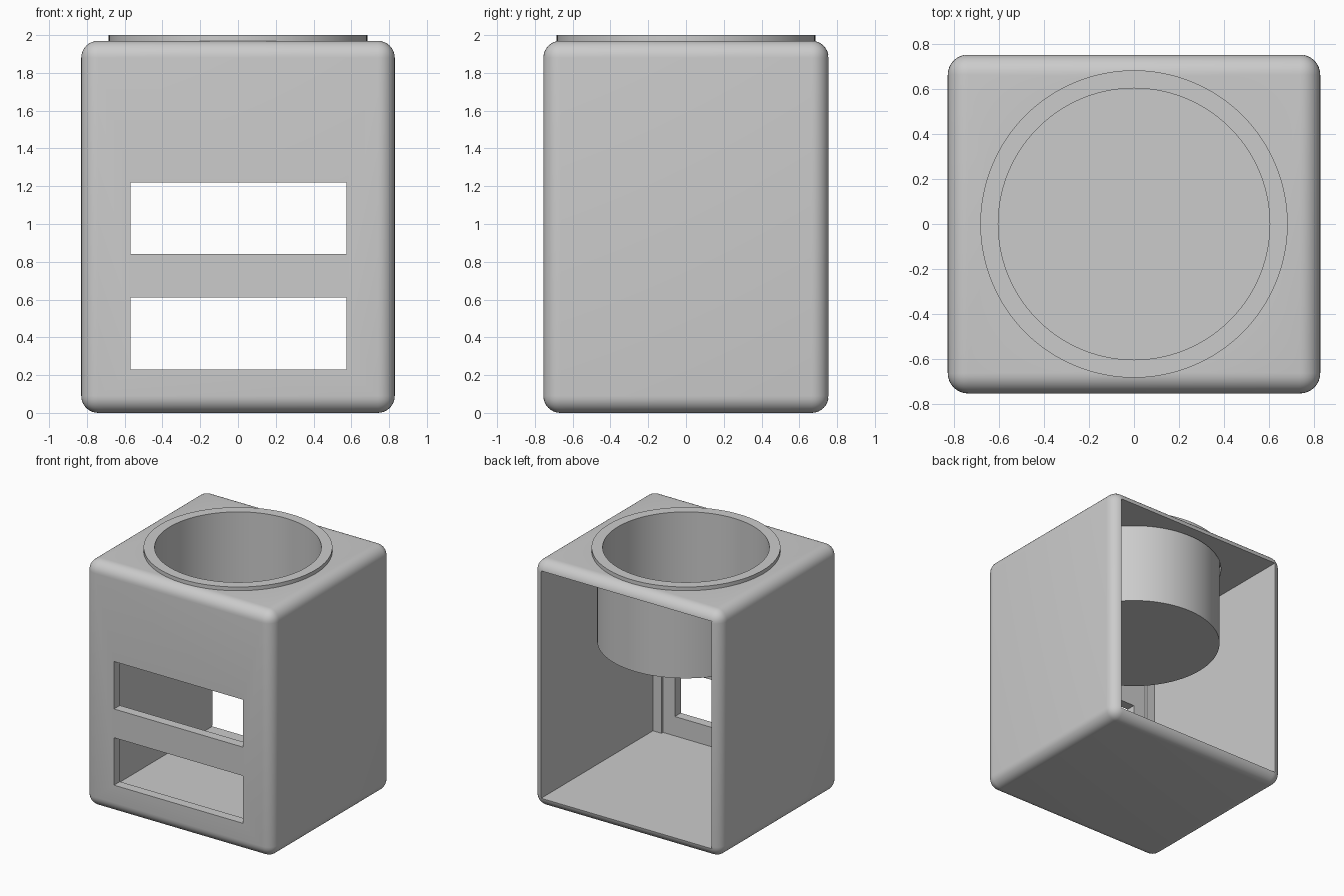
import bpy
import bmesh
from math import radians, sqrt

default = bpy.data.objects.get("Cube")
if default:
    bpy.data.objects.remove(default, do_unlink=True)

# Single plain grey
grey = bpy.data.materials.new("light grey")
grey.use_nodes = True
colour = (0.6, 0.6, 0.6, 1)
grey.diffuse_color = colour
grey.node_tree.nodes["Principled BSDF"].inputs["Base Color"].default_value = colour

W, D, H = 0.83, 0.755, 1.97      # half width, half depth, body height
WALL, ROUND = 0.075, 0.09
BODY_R, RIM_R, BORE_R = 0.645, 0.685, 0.605


def finish(name, bm):
    bmesh.ops.recalc_face_normals(bm, faces=bm.faces)
    mesh = bpy.data.meshes.new(name)
    bm.to_mesh(mesh)
    bm.free()
    mesh.materials.append(grey)
    obj = bpy.data.objects.new(name, mesh)
    bpy.context.collection.objects.link(obj)
    return obj


def box(name, low, high, bevel=0):
    bm = bmesh.new()
    bmesh.ops.create_cube(bm, size=1)
    for v in bm.verts:
        v.co = [(a + b) / 2 + c * (b - a) for a, b, c in zip(low, high, v.co)]
    if bevel:
        bmesh.ops.bevel(bm, geom=bm.edges[:], offset=bevel, segments=8,
                        profile=0.5, affect='EDGES')
    return finish(name, bm)


def lathe(name, profile, steps=96):
    """Spin a profile of (radius, z) points that starts and ends on the axis."""
    bm = bmesh.new()
    verts = [bm.verts.new((r, 0, z)) for r, z in profile]
    edges = [bm.edges.new(pair) for pair in zip(verts, verts[1:])]
    bmesh.ops.spin(bm, geom=verts + edges, axis=(0, 0, 1), cent=(0, 0, 0),
                   angle=radians(360), steps=steps)
    bmesh.ops.remove_doubles(bm, verts=bm.verts, dist=0.0001)
    return finish(name, bm)


def activate(obj):
    bpy.ops.object.select_all(action='DESELECT')
    obj.select_set(True)
    bpy.context.view_layer.objects.active = obj


def cut(obj, cutter):
    mod = obj.modifiers.new("cut", 'BOOLEAN')
    mod.operation = 'DIFFERENCE'
    mod.solver = 'EXACT'
    mod.object = cutter
    activate(obj)
    bpy.ops.object.modifier_apply(modifier=mod.name)
    bpy.data.objects.remove(cutter, do_unlink=True)


def smooth(obj):
    activate(obj)
    bpy.ops.object.shade_smooth_by_angle(angle=radians(30))


# Rounded housing, hollow and open at the back
housing = box("housing", (-W, -D, 0), (W, D, H), ROUND)
inner_x, inner_y, inner_top = W - WALL, -D + WALL, H - WALL
cut(housing, box("cavity", (-inner_x, inner_y, WALL), (inner_x, D + 1, inner_top)))

# Two front windows
for bottom in (0.23, 0.84):
    cut(housing, box("window", (-0.57, -D - 1, bottom), (0.575, 0, bottom + 0.38)))

# Round hole in the top for the cup
hole_r = BODY_R + 0.01
cut(housing, lathe("hole", [(0, 1.5), (hole_r, 1.5), (hole_r, 2.5), (0, 2.5)]))
smooth(housing)

# Shallow strips in the inner front corners
for side, label in ((1, "left"), (-1, "right")):
    xs = sorted((side * 0.68, side * (inner_x + 0.005)))
    box(label + "_corner_strip", (xs[0], inner_y - 0.005, WALL - 0.005),
        (xs[1], inner_y + 0.02, inner_top + 0.005))

# Flanged cup hanging in the hole
cup_bottom = 1.25
cup = lathe("cup", [(0, cup_bottom), (BODY_R, cup_bottom), (BODY_R, H), (RIM_R, H),
                    (RIM_R, 2), (BORE_R, 2), (BORE_R, cup_bottom + 0.04),
                    (0, cup_bottom + 0.04)])
smooth(cup)
